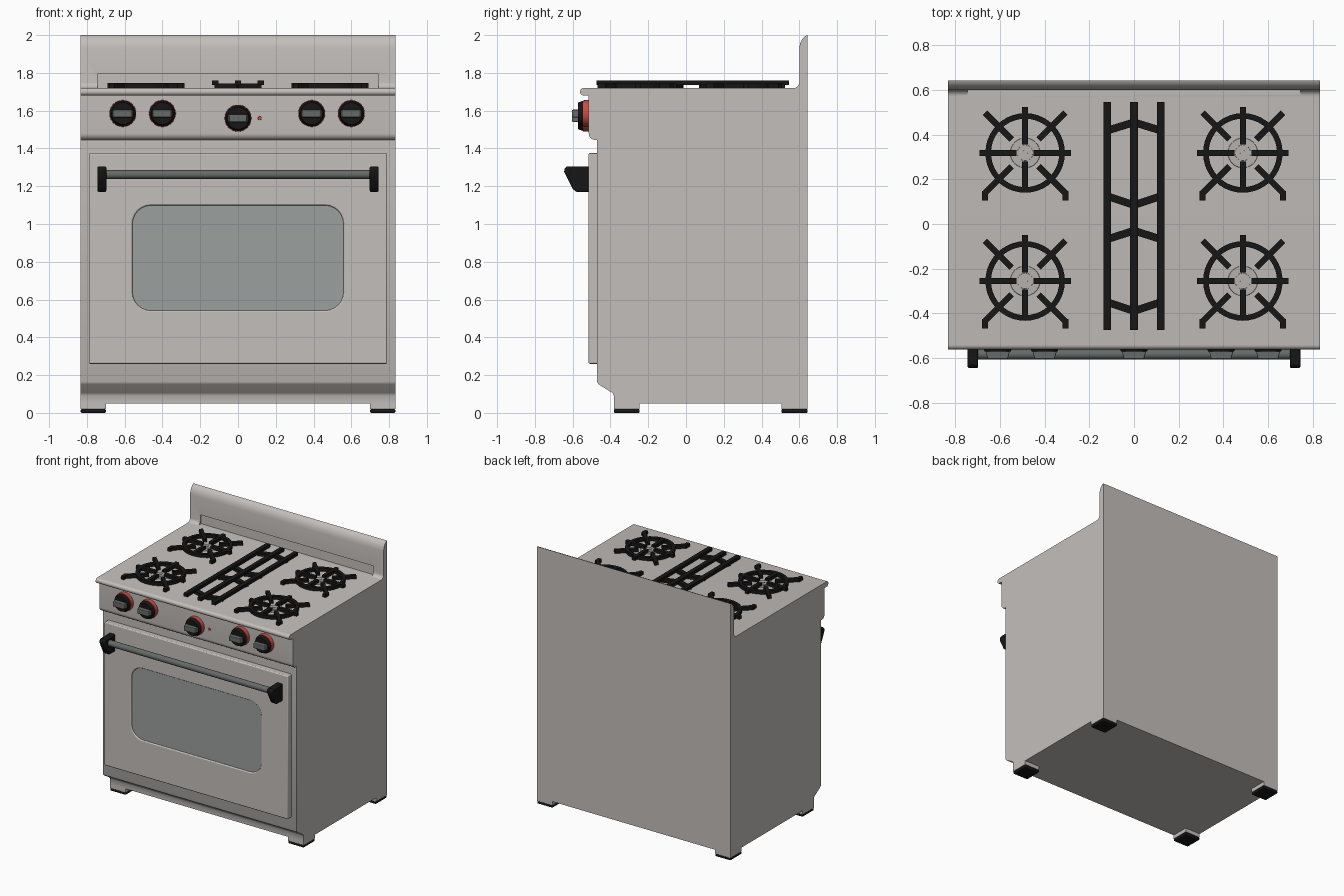
import bpy, bmesh
from math import sin, cos, pi, radians
from mathutils import Vector, Matrix

cube = bpy.data.objects.get("Cube")
if cube:
    bpy.data.objects.remove(cube, do_unlink=True)


def material(name, rgb):
    m = bpy.data.materials.new(name)
    m.use_nodes = True
    m.diffuse_color = (*rgb, 1)
    bsdf = next(n for n in m.node_tree.nodes if n.type == 'BSDF_PRINCIPLED')
    bsdf.inputs["Base Color"].default_value = (*rgb, 1)
    return m


ENAMEL = material("warm grey enamel", (0.55, 0.52, 0.50))
BURNER = material("burner grey", (0.46, 0.44, 0.42))
GLASS = material("window grey", (0.33, 0.35, 0.345))
STEEL = material("dark steel", (0.13, 0.145, 0.14))
BLACK = material("cast iron black", (0.008, 0.008, 0.008))
RED = material("red", (0.62, 0.07, 0.06))


def finish(name, bm, mat, bevel=0, cutter=None):
    bmesh.ops.recalc_face_normals(bm, faces=bm.faces)
    me = bpy.data.meshes.new(name)
    bm.to_mesh(me)
    bm.free()
    ob = bpy.data.objects.new(name, me)
    bpy.context.collection.objects.link(ob)
    me.materials.append(mat)
    bpy.ops.object.select_all(action='DESELECT')
    ob.select_set(True)
    bpy.context.view_layer.objects.active = ob
    if cutter:
        cut = ob.modifiers.new("cut", 'BOOLEAN')
        cut.operation, cut.object, cut.solver = 'DIFFERENCE', cutter, 'EXACT'
        bpy.ops.object.modifier_apply(modifier="cut")
        bpy.data.objects.remove(cutter, do_unlink=True)
    if bevel:
        b = ob.modifiers.new("bevel", 'BEVEL')
        b.width, b.segments, b.limit_method = bevel, 3, 'ANGLE'
        b.angle_limit = radians(40)
    bpy.ops.object.shade_smooth_by_angle(angle=radians(35))
    return ob


def arc(cx, cy, r, a0, a1, n=6):
    steps = [radians(a0 + (a1 - a0) * i / n) for i in range(n + 1)]
    return [(cx + r * cos(a), cy + r * sin(a)) for a in steps]


def prism(bm, pts, start, depth):
    """Sweep a closed outline of 3D points along a depth vector."""
    face = bm.faces.new([bm.verts.new(p) for p in pts])
    ext = bmesh.ops.extrude_face_region(bm, geom=[face])
    verts = [v for v in ext["geom"] if isinstance(v, bmesh.types.BMVert)]
    bmesh.ops.translate(bm, verts=verts, vec=depth)
    bmesh.ops.translate(bm, verts=verts + list(face.verts), vec=start)


def side_prism(bm, yz, x0, x1):
    prism(bm, [(0, y, z) for y, z in yz], (x0, 0, 0), (x1 - x0, 0, 0))


def box(bm, lo, hi):
    size = [b - a for a, b in zip(lo, hi)]
    mid = [(a + b) / 2 for a, b in zip(lo, hi)]
    bmesh.ops.create_cube(bm, size=1, matrix=Matrix.Translation(mid) @ Matrix.Diagonal((*size, 1)))


def cone(bm, a, b, r0, r1, n=32):
    a, b = Vector(a), Vector(b)
    turn = (b - a).to_track_quat('Z', 'Y').to_matrix().to_4x4()
    bmesh.ops.create_cone(bm, cap_ends=True, segments=n, radius1=r0, radius2=r1,
                          depth=(b - a).length, matrix=Matrix.Translation((a + b) / 2) @ turn)


def bar(bm, p, q, width, z0, z1):
    p, q = Vector(p), Vector(q)
    d = (q - p).normalized() * width / 2
    n = Vector((-d.y, d.x))
    prism(bm, [(*v, z0) for v in (p + n, p - n, q - n, q + n)], (0, 0, 0), (0, 0, z1 - z0))


def ring(bm, c, r0, r1, z0, z1, n=40):
    rows = []
    for i in range(n):
        a = 2 * pi * i / n
        rows.append([bm.verts.new((c[0] + r * cos(a), c[1] + r * sin(a), z))
                     for r, z in ((r0, z0), (r1, z0), (r1, z1), (r0, z1))])
    for i in range(n):
        a, b = rows[i], rows[(i + 1) % n]
        for k in range(4):
            j = (k + 1) % 4
            bm.faces.new((a[k], a[j], b[j], b[k]))


def rounded_rect(x, z0, z1, r):
    return (arc(x - r, z1 - r, r, 0, 90) + arc(r - x, z1 - r, r, 90, 180)
            + arc(r - x, z0 + r, r, 180, 270) + arc(x - r, z0 + r, r, 270, 360))


def front_plate(bm, xz, y0, y1):
    prism(bm, [(x, 0, z) for x, z in xz], (0, y0, 0), (0, y1 - y0, 0))


W, BACK, TOP = 0.833, 0.643, 1.72

# Body: one side profile with backsplash, rounded cooktop lip, control panel and kick slope
bm = bmesh.new()
box(bm, (-0.745, 0.5, TOP + 0.001), (0.745, 0.612, 1.795))
slot = finish("slot_cutter", bm, ENAMEL)
slot.hide_render = True
profile = [(BACK, 0.05), (BACK, 2.0), (0.63, 1.995), (0.614, 1.978), (0.604, 1.956), (0.6, 1.93)]
profile += arc(0.57, TOP + 0.03, 0.03, 0, -90)
profile += arc(-0.541, TOP - 0.02, 0.02, 90, 270, 10)
profile += [(-0.515, 1.68)] + arc(-0.48, 1.48, 0.035, 180, 270)
profile += [(-0.47, 1.445), (-0.47, 0.165), (-0.464, 0.152), (-0.39, 0.106), (-0.382, 0.092), (-0.382, 0.05)]
bm = bmesh.new()
side_prism(bm, profile, -W, W)
finish("body", bm, ENAMEL, cutter=slot)

# Feet: enamel blocks with black pads
blocks, pads = bmesh.new(), bmesh.new()
for s in (-1, 1):
    for y0, y1 in ((-0.382, -0.245), (0.505, BACK)):
        x0, x1 = sorted((s * 0.7, s * W))
        box(blocks, (x0, y0, 0.02), (x1, y1, 0.052))
        box(pads, (x0, y0, 0), (x1, y1, 0.02))
finish("foot_blocks", blocks, ENAMEL)
finish("foot_pads", pads, BLACK, bevel=0.006)

# Oven door with a recessed window
bm = bmesh.new()
front_plate(bm, rounded_rect(0.56, 0.54, 1.1, 0.1), -0.6, -0.5)
hole = finish("window_cutter", bm, ENAMEL)
hole.hide_render = True
bm = bmesh.new()
box(bm, (-0.79, -0.516, 0.26), (0.79, -0.465, 1.375))
finish("oven_door", bm, ENAMEL, bevel=0.007, cutter=hole)
bm = bmesh.new()
front_plate(bm, rounded_rect(0.559, 0.541, 1.099, 0.1), -0.507, -0.499)
finish("oven_window", bm, GLASS)

# Handle bar and its brackets
bm = bmesh.new()
cone(bm, (-0.71, -0.583, 1.262), (0.71, -0.583, 1.262), 0.023, 0.023, 24)
finish("handle_bar", bm, STEEL)
bracket = [(-0.51, 1.305), (-0.63, 1.305), (-0.643, 1.295), (-0.645, 1.275),
           (-0.6, 1.185), (-0.58, 1.17), (-0.51, 1.17)]
bm = bmesh.new()
for x in (-0.745, 0.697):
    side_prism(bm, bracket, x, x + 0.048)
finish("handle_brackets", bm, BLACK, bevel=0.008)

# Control knobs: red collar, black dial, steel grip
collars, dials, grips = bmesh.new(), bmesh.new(), bmesh.new()
for x, z in ((-0.61, 1.585), (-0.4, 1.585), (0, 1.56), (0.39, 1.585), (0.6, 1.585)):
    cone(collars, (x, -0.51, z), (x, -0.546, z), 0.071, 0.07)
    cone(dials, (x, -0.546, z), (x, -0.571, z), 0.067, 0.058)
    outline = [(x - 0.055, -0.565), (x + 0.055, -0.565), (x + 0.045, -0.604), (x - 0.045, -0.604)]
    prism(grips, [(px, py, z - 0.02) for px, py in outline], (0, 0, 0), (0, 0, 0.04))
finish("knob_collars", collars, RED)
finish("knob_dials", dials, BLACK)
finish("knob_grips", grips, STEEL, bevel=0.005)
bm = bmesh.new()
cone(bm, (0.115, -0.51, 1.56), (0.115, -0.522, 1.56), 0.012, 0.009, 16)
finish("indicator_light", bm, RED)

# Burners and their round grates
caps, grates = bmesh.new(), bmesh.new()
Z0, Z1 = TOP, 1.746
for cx in (-0.487, 0.487):
    for cy in (-0.255, 0.318):
        c = Vector((cx, cy))
        for r, h in ((0.068, 0.004), (0.036, 0.01), (0.012, 0.014)):
            cone(caps, (cx, cy, TOP - 0.002), (cx, cy, TOP + h), r, r * 0.97)
        ring(grates, c, 0.153, 0.178, Z0, Z1)
        for i in range(8):
            d = Vector((cos(i * pi / 4), sin(i * pi / 4)))
            r0, r1 = (0.085, 0.255) if i % 2 else (0.038, 0.205)
            if i == 6:
                r1 = 0.17
            bar(grates, c + d * r0, c + d * r1, 0.027, Z0, Z1)
        for s in (-1, 1):
            bar(grates, c + Vector((s * 0.18, -0.17)), c + Vector((s * 0.18, -0.213)), 0.026, Z0, Z1)
finish("burner_caps", caps, BURNER)
finish("burner_grates", grates, BLACK)

# Centre grate: three long rails and chevron cross bars
bm = bmesh.new()
for x in (-0.12, 0, 0.12):
    box(bm, (x - 0.017, -0.475, 1.737), (x + 0.017, 0.545, 1.76))
for mid, end in ((0.455, 0.418), (0.085, 0.125), (-0.03, -0.068), (-0.39, -0.35)):
    for s in (-1, 1):
        bar(bm, (0, mid), (s * 0.12, end), 0.034, TOP, 1.745)
finish("centre_grate", bm, BLACK)
